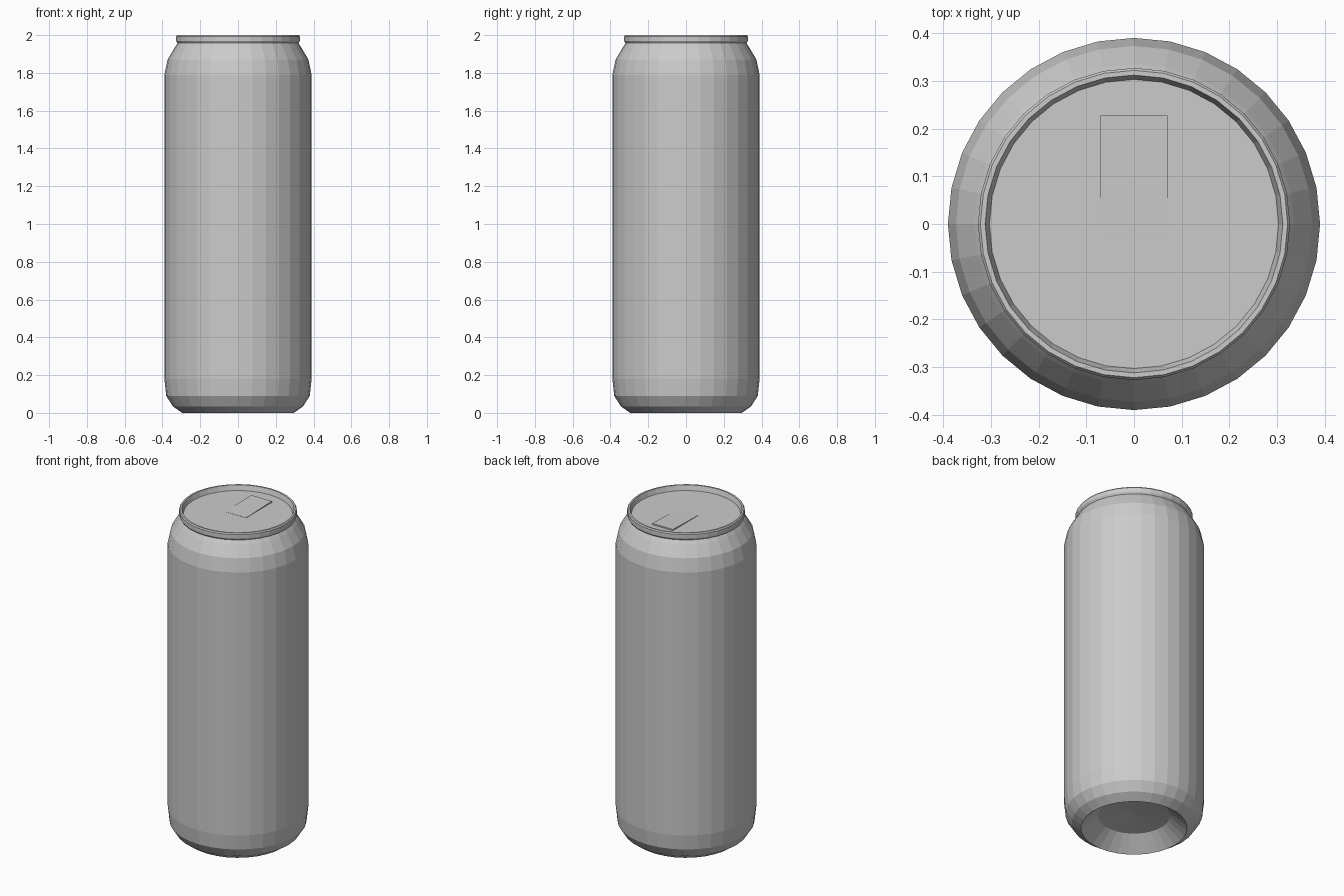
import bpy, bmesh
from math import cos, sin, pi

cube = bpy.data.objects.get("Cube")
if cube:
    bpy.data.objects.remove(cube, do_unlink=True)

SIDES = 32

metal = bpy.data.materials.new("brushed_aluminium_grey")
metal.use_nodes = True
GREY = (0.6, 0.6, 0.6, 1)
metal.diffuse_color = GREY
metal.node_tree.nodes["Principled BSDF"].inputs["Base Color"].default_value = GREY


def finish(name, bm):
    mesh = bpy.data.meshes.new(name)
    bm.normal_update()
    bm.to_mesh(mesh)
    bm.free()
    mesh.materials.append(metal)
    obj = bpy.data.objects.new(name, mesh)
    bpy.context.collection.objects.link(obj)
    return obj


def lathe(name, profile):
    """Revolve (radius, height) points around z; radius 0 is a pole."""
    bm = bmesh.new()
    rings = []
    for r, z in profile:
        count = SIDES if r else 1
        rings.append([bm.verts.new((r * cos(2 * pi * i / SIDES), r * sin(2 * pi * i / SIDES), z))
                      for i in range(count)])
    for a, b in zip(rings, rings[1:]):
        for i in range(SIDES):
            j = (i + 1) % SIDES
            if len(a) == 1:
                bm.faces.new((a[0], b[j], b[i]))
            elif len(b) == 1:
                bm.faces.new((a[i], a[j], b[0]))
            else:
                bm.faces.new((a[i], a[j], b[j], b[i]))
    return finish(name, bm)


# Can body: hollow base, rounded foot, straight wall, shoulder and neck
lathe("can_body", [(0, 0.10), (0.2, 0.08), (0.295, 0), (0.345, 0.035), (0.38, 0.09),
                   (0.39, 0.18), (0.39, 1.79), (0.373, 1.87), (0.335, 1.935), (0.32, 1.957)])

# Rolled rim, dropping to the recessed lid
lathe("rim", [(0.32, 1.957), (0.327, 1.968), (0.327, 1.993), (0.322, 2.0),
              (0.312, 2.0), (0.303, 1.97)])

# Flat lid
lid = bmesh.new()
bmesh.ops.create_circle(lid, cap_ends=True, segments=SIDES, radius=0.303)
for v in lid.verts:
    v.co.z = 1.97
finish("lid", lid)

# Pull tab: a thin plate, slightly raised at the back
tab = bmesh.new()
bmesh.ops.create_cube(tab, size=1)
for v in tab.verts:
    back = v.co.y > 0
    top = v.co.z > 0
    v.co = (v.co.x * 0.14, 0.227 if back else -0.022,
            1.97 + (0.008 if back else 0.001) * top)
finish("pull_tab", tab)
